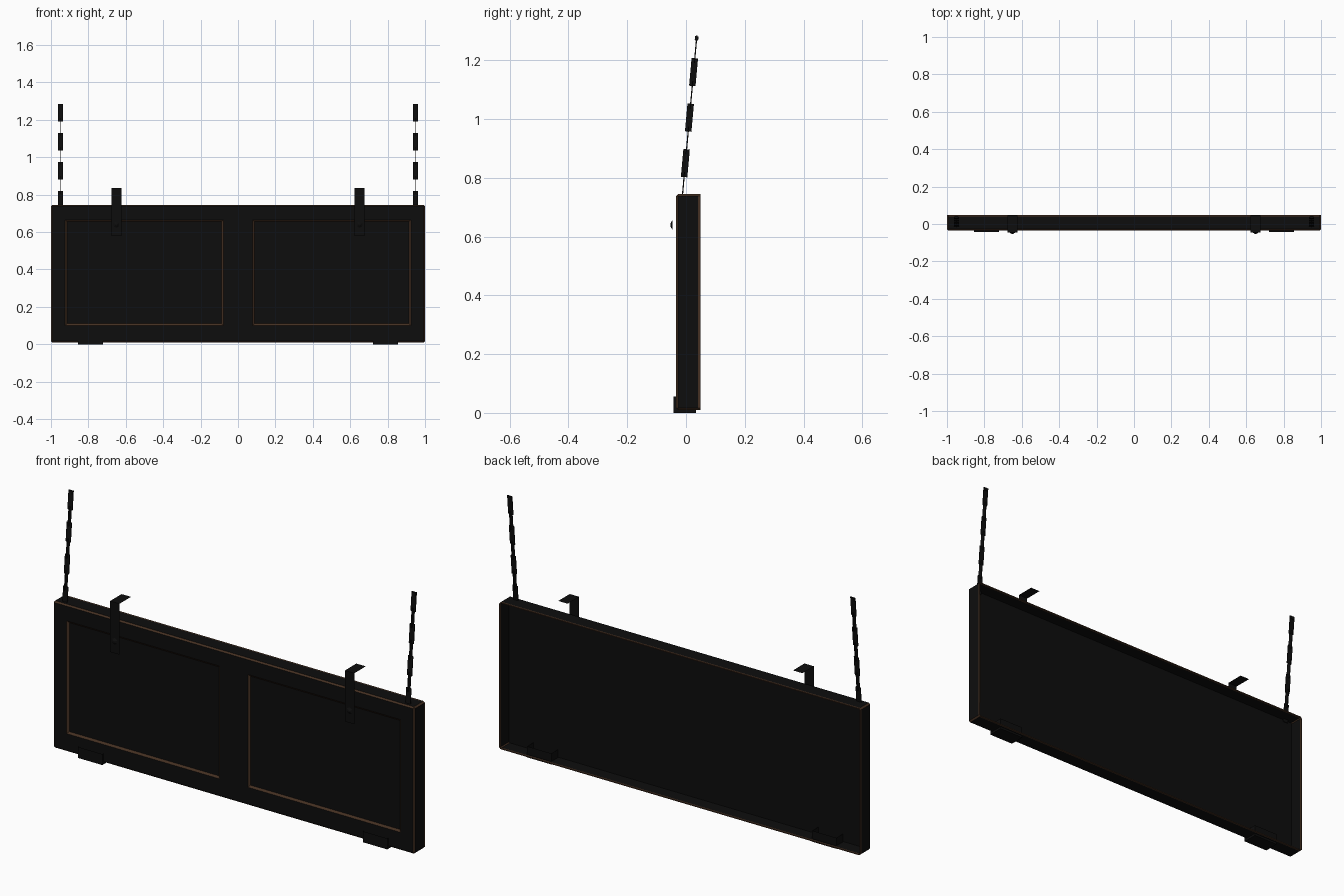
import bpy, bmesh, math
from mathutils import Vector, Matrix

if "Cube" in bpy.data.objects:
    bpy.data.objects.remove(bpy.data.objects["Cube"])


def material(name, rgb):
    m = bpy.data.materials.new(name)
    m.diffuse_color = (*rgb, 1)
    m.use_nodes = True
    m.node_tree.nodes["Principled BSDF"].inputs["Base Color"].default_value = m.diffuse_color
    return m


BLACK = material("black_paint", (0.004, 0.004, 0.004))
BROWN = material("worn_edge", (0.06, 0.03, 0.016))


def finish(name, bm, mats=(BLACK,)):
    me = bpy.data.meshes.new(name)
    bm.to_mesh(me)
    bm.free()
    for m in mats:
        me.materials.append(m)
    ob = bpy.data.objects.new(name, me)
    bpy.context.collection.objects.link(ob)
    return ob


def box(bm, size, matrix):
    bmesh.ops.create_cube(bm, size=1, matrix=matrix @ Matrix.Diagonal((*size, 1)))


# Pressed sheet gate: front face grid, two sunken fields, folded rim
FRONT, BACK = -0.034, 0.049
xs = [-1, -0.925, -0.078, 0.078, 0.925, 1]
zs = [0.01, 0.10, 0.665, 0.745]
bm = bmesh.new()
v = [[bm.verts.new((x, FRONT, z)) for x in xs] for z in zs]
fields = []
for j in range(3):
    for i in range(5):
        f = bm.faces.new((v[j][i], v[j][i + 1], v[j + 1][i + 1], v[j + 1][i]))
        if j == 1 and i in (1, 3):
            fields.append(f)
rim = [e for e in bm.edges if e.is_boundary]
for step, mat in ((BACK - FRONT - 0.008, 0), (0.008, 1)):
    out = bmesh.ops.extrude_edge_only(bm, edges=rim)["geom"]
    bmesh.ops.translate(bm, verts=[g for g in out if isinstance(g, bmesh.types.BMVert)],
                        vec=(0, step, 0))
    for g in out:
        if isinstance(g, bmesh.types.BMFace):
            g.material_index = mat
    rim = [g for g in out if isinstance(g, bmesh.types.BMEdge) and g.is_boundary]
bmesh.ops.recalc_face_normals(bm, faces=bm.faces)
bm.normal_update()
if fields[0].normal.y > 0:
    bmesh.ops.reverse_faces(bm, faces=bm.faces)
for f in bmesh.ops.inset_individual(bm, faces=fields, thickness=0.014, depth=-0.008)["faces"]:
    f.material_index = 1
bm.normal_update()
sharp = [e for e in bm.edges if len(e.link_faces) == 2 and e.calc_face_angle() > 1.2]
for f in bmesh.ops.bevel(bm, geom=sharp, offset=0.007, segments=1, affect='EDGES')["faces"]:
    f.material_index = 1
gate = finish("gate_shell", bm, (BLACK, BROWN))
sol = gate.modifiers.new("sheet_thickness", 'SOLIDIFY')
sol.thickness = 0.005
sol.offset = -1

# Flat inner lining of the gate
bm = bmesh.new()
box(bm, (1.985, 0.003, 0.72), Matrix.Translation((0, -0.019, 0.3775)))
finish("inner_lining", bm)

for side, s in (("left", -1), ("right", 1)):
    # Hinge pocket, open on top
    bm = bmesh.new()
    box(bm, (0.134, 0.076, 0.055), Matrix.Translation((s * 0.789, -0.004, 0.0275)))
    bm.normal_update()
    bmesh.ops.delete(bm, geom=[f for f in bm.faces if f.normal.z > 0.9], context='FACES_ONLY')
    finish(side + "_hinge", bm)

    # Flat hook strap bent over the top
    bm = bmesh.new()
    path = [(-0.046, 0.58), (-0.046, 0.835), (0.045, 0.835)]
    rows = [[bm.verts.new((s * 0.65 + d, y, z)) for d in (-0.026, 0.026)] for y, z in path]
    for a, b in zip(rows, rows[1:]):
        bm.faces.new((a[0], a[1], b[1], b[0]))
    finish(side + "_hook_strap", bm)

    # Strap bolt
    bm = bmesh.new()
    bmesh.ops.create_cone(bm, cap_ends=True, segments=6, radius1=0.017, radius2=0.005, depth=0.007,
                          matrix=Matrix.Translation((s * 0.65, -0.0495, 0.64))
                          @ Matrix.Rotation(math.pi / 2, 4, 'X'))
    finish(side + "_strap_bolt", bm)

    # Leaning chain of crossed flat links
    top, low = Vector((s * 0.95, 0.037, 1.285)), Vector((s * 0.95, -0.014, 0.72))
    axis = (top - low).normalized()
    tilt = Matrix.Rotation(-math.atan2(axis.y, axis.z), 4, 'X')
    bm = bmesh.new()
    for i in range(7):
        c = top - axis * (0.0475 + 0.0778 * i)
        size = (0.027, 0.004, 0.095) if i % 2 == 0 else (0.004, 0.022, 0.095)
        box(bm, size, Matrix.Translation(c) @ tilt)
    box(bm, (0.02, 0.012, 0.014), Matrix.Translation(top - axis * 0.01) @ tilt)
    finish(side + "_chain", bm)
